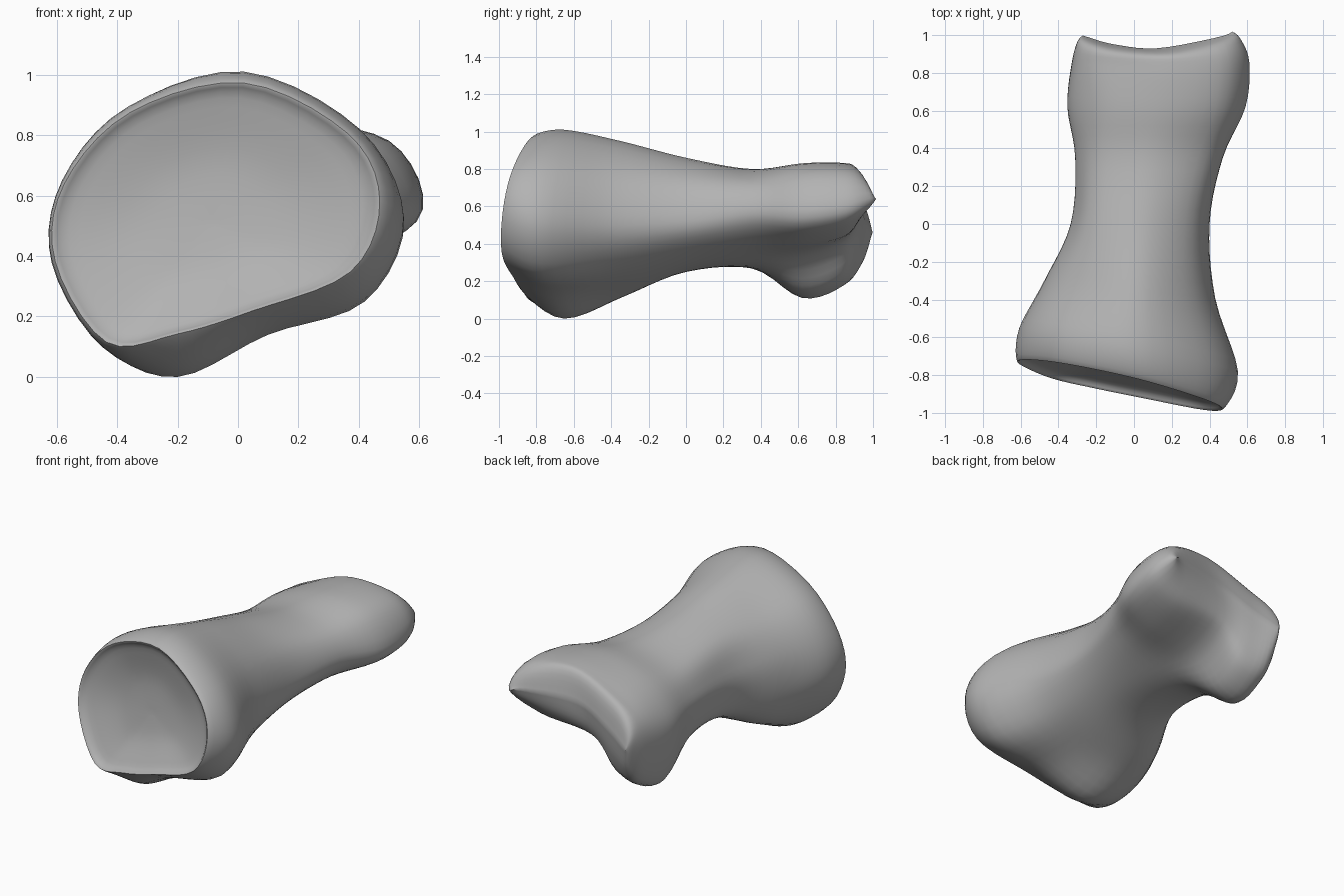
import bpy, bmesh
from mathutils import Vector

cube = bpy.data.objects.get("Cube")
if cube:
    bpy.data.objects.remove(cube, do_unlink=True)

STEPS = 5

# Cross-sections (x, z) in hundredths, each running round from the +x side over the top
RIM = [(48, 58), (37, 81), (2, 98), (-36, 88), (-58, 64), (-61, 38), (-44, 11), (-20, 13), (5, 21), (38, 34)]
BASE = [(55, 52), (40, 82), (2, 101), (-36, 89), (-56, 66), (-60, 38), (-44, 10), (-20, 0), (10, 14), (42, 25)]
FLARE = [(43, 50), (32, 78), (2, 95), (-30, 82), (-45, 62), (-47, 38), (-38, 17), (-18, 12), (8, 18), (32, 30)]
SHAFT = [(40, 52), (31, 74), (5, 86), (-22, 78), (-32, 60), (-33, 45), (-27, 30), (-8, 25), (14, 28), (32, 38)]
NECK = [(47, 56), (38, 73), (10, 80), (-18, 72), (-29, 58), (-31, 46), (-27, 30), (-10, 27), (12, 32), (36, 42)]
KNUCKLE = [(59, 54), (48, 77), (18, 83), (-14, 74), (-32, 57), (-35, 38), (-28, 13), (-12, 15), (6, 33), (40, 41)]
CONDYLE = [(61, 57), (50, 78), (18, 83), (-12, 72), (-29, 60), (-33, 42), (-27, 19), (-10, 22), (6, 40), (42, 45)]
END = [(56, 62), (47, 75), (18, 80), (-10, 70), (-26, 60), (-30, 48), (-25, 31), (-12, 36), (6, 48), (40, 54)]
MIDLINE = [(52, 64), (44, 65), (12, 64), (-11, 54), (-25, 47), (-27, 46)]
MIDLINE += MIDLINE[4:0:-1]


def station(outline, y, lean_x=0.0, lean_z=0.0, saddle=0.0):
    """Place an outline at depth y, leaning with x and z, or bent into a saddle."""
    ring = []
    for px, pz in outline:
        x, z = px / 100, pz / 100
        ring.append(Vector((x, y + lean_x * x + lean_z * (z - 0.5) + saddle * (x - 0.1) ** 2, z)))
    return ring


def dished(ring, scale, depth):
    """Shrink the rim towards its middle and push it into the bone."""
    centre = sum(ring, Vector()) / len(ring)
    return [centre.lerp(p, scale) + Vector((0, depth, 0)) for p in ring]


def spline(a, b, c, d, t):
    return 0.5 * (2 * b + (c - a) * t + (2 * a - 5 * b + 4 * c - d) * t ** 2
                  + (3 * b - a - 3 * c + d) * t ** 3)


def smooth_loop(ring):
    n = len(ring)
    return [spline(ring[i - 1], ring[i], ring[(i + 1) % n], ring[(i + 2) % n], s / STEPS)
            for i in range(n) for s in range(STEPS)]


def smooth_length(rings):
    """Interpolate extra rings between the stations."""
    ends = [rings[0]] + rings + [rings[-1]]
    out = []
    for a, b, c, d in zip(ends, ends[1:], ends[2:], ends[3:]):
        for s in range(STEPS):
            out.append([spline(*p, s / STEPS) for p in zip(a, b, c, d)])
    return out + [rings[-1]]


# Stations from the middle of the hollow joint face to the far knuckles
rim = station(RIM, -0.865, -0.24, 0.12)
stations = [dished(rim, 0, 0.10), dished(rim, 0.45, 0.085), dished(rim, 0.88, 0.025), rim,
            station(BASE, -0.67, -0.2, 0.04),
            station(FLARE, -0.35, -0.1),
            station(SHAFT, 0.0),
            station(NECK, 0.35),
            station(KNUCKLE, 0.62),
            station(CONDYLE, 0.83, saddle=0.1),
            station(END, 0.90, saddle=0.4),
            station(MIDLINE, 0.93, saddle=0.5)]
rings = smooth_length([smooth_loop(r) for r in stations])

# Skin the rings into one closed body
bm = bmesh.new()
loops = [[bm.verts.new(p) for p in ring] for ring in rings]
for lo, hi in zip(loops, loops[1:]):
    for i in range(len(lo)):
        bm.faces.new((lo[i - 1], lo[i], hi[i], hi[i - 1]))
bmesh.ops.remove_doubles(bm, verts=bm.verts, dist=0.0005)
bmesh.ops.recalc_face_normals(bm, faces=bm.faces)
mesh = bpy.data.meshes.new("finger_bone")
bm.to_mesh(mesh)
bm.free()
bone = bpy.data.objects.new("finger_bone", mesh)
bpy.context.collection.objects.link(bone)

# Plain grey surface
grey = bpy.data.materials.new("bone_grey")
grey.use_nodes = True
colour = (0.45, 0.45, 0.45, 1)
grey.diffuse_color = colour
grey.node_tree.nodes["Principled BSDF"].inputs["Base Color"].default_value = colour
mesh.materials.append(grey)

bpy.context.view_layer.objects.active = bone
bone.select_set(True)
bpy.ops.object.shade_smooth_by_angle(angle=1.0)
